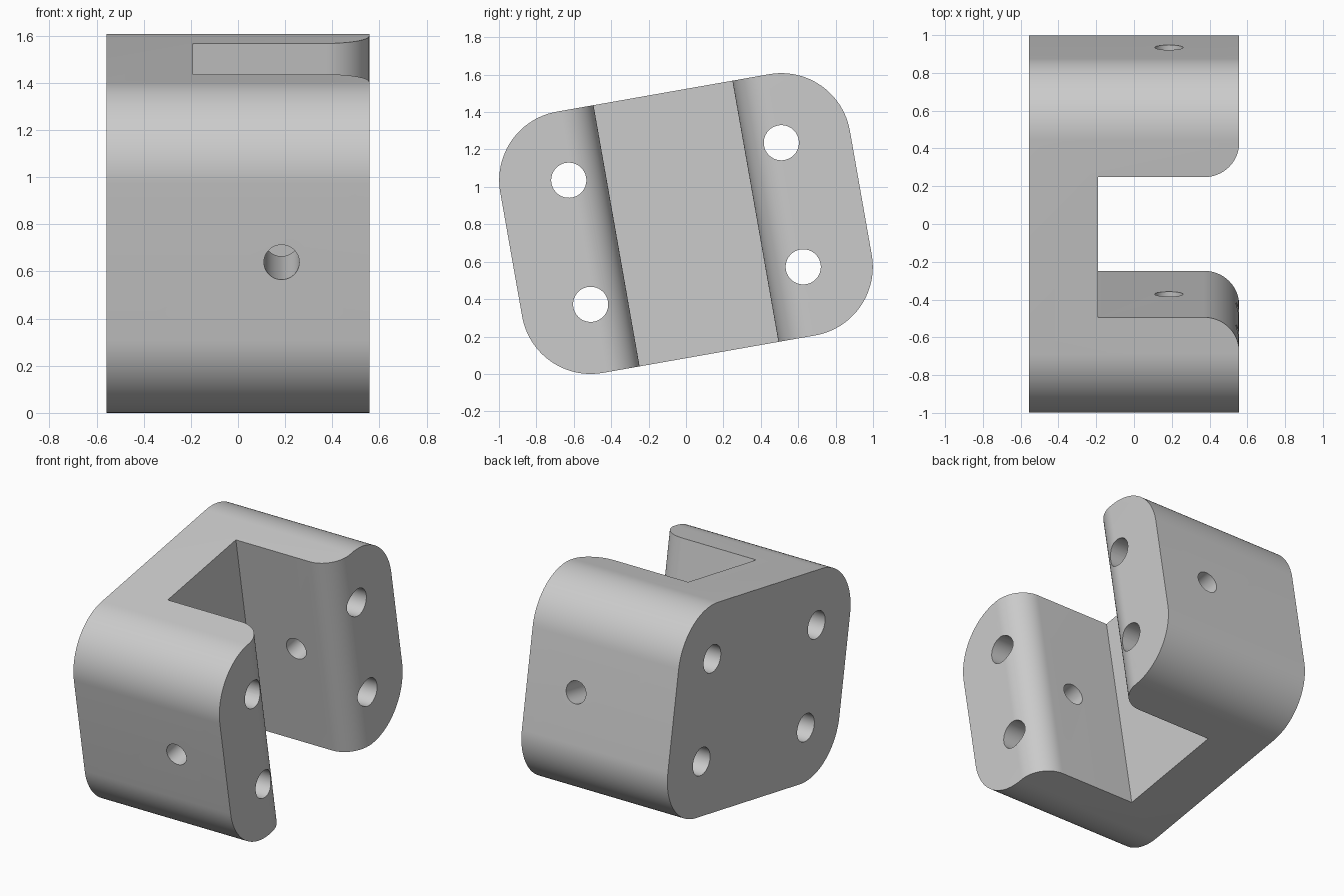
import bpy
import bmesh
from math import cos, sin, pi, radians
from mathutils import Matrix, Vector

HALF_X, HALF_Y, HALF_Z = 0.557, 0.949, 0.709
CORNER, LIP = 0.372, 0.185
SLOT, FLOOR_X = 0.377, -0.19
TILT = radians(10)

cube = bpy.data.objects.get("Cube")
if cube:
    bpy.data.objects.remove(cube, do_unlink=True)

grey = bpy.data.materials.new("light grey")
grey.use_nodes = True
colour = (0.6, 0.6, 0.6, 1)
grey.diffuse_color = colour
grey.node_tree.nodes["Principled BSDF"].inputs["Base Color"].default_value = colour


def arc(cx, cy, r, start, end, steps=24):
    angles = [radians(start + (end - start) * i / steps) for i in range(steps + 1)]
    return [(cx + r * cos(a), cy + r * sin(a)) for a in angles]


def prism(name, outline, place, half):
    """Extrude a 2D outline by half to each side; place maps (a, b, depth) to 3D."""
    bm = bmesh.new()
    face = bm.faces.new([bm.verts.new(place(a, b, -half)) for a, b in outline])
    shift = Vector(place(0, 0, half)) - Vector(place(0, 0, -half))
    ext = bmesh.ops.extrude_face_region(bm, geom=[face], use_keep_orig=True)
    bmesh.ops.translate(bm, vec=shift, verts=[v for v in ext["geom"] if isinstance(v, bmesh.types.BMVert)])
    bmesh.ops.recalc_face_normals(bm, faces=bm.faces)
    mesh = bpy.data.meshes.new(name)
    bm.to_mesh(mesh)
    bm.free()
    mesh.materials.append(grey)
    obj = bpy.data.objects.new(name, mesh)
    bpy.context.collection.objects.link(obj)
    return obj


def along_x(a, b, d):
    return (d, a, b)


def along_y(a, b, d):
    return (a, d, b)


def along_z(a, b, d):
    return (a, b, d)


def combine(obj, tool, operation):
    tool.hide_render = True
    mod = obj.modifiers.new(operation.lower(), "BOOLEAN")
    mod.operation, mod.solver, mod.object = operation, "EXACT", tool
    bpy.ops.object.select_all(action="DESELECT")
    obj.select_set(True)
    bpy.context.view_layer.objects.active = obj
    bpy.ops.object.modifier_apply(modifier=mod.name)
    bpy.data.objects.remove(tool, do_unlink=True)


# Block with four rounded corners
cy, cz = HALF_Y - CORNER, HALF_Z - CORNER
outline = []
for sy, sz, start in ((1, 1, 0), (-1, 1, 90), (-1, -1, 180), (1, -1, 270)):
    outline += arc(sy * cy, sz * cz, CORNER, start, start + 90)
clevis = prism("clevis_bracket", outline, along_x, HALF_X)

# Slot with a flared, rounded mouth
lip = arc(HALF_X - LIP, SLOT + LIP, LIP, -90, 0)
upper = [(FLOOR_X, SLOT)] + lip + [(HALF_X + 0.1, SLOT + LIP)]
slot = upper + [(x, -y) for x, y in reversed(upper)]
combine(clevis, prism("slot_cutter", slot, along_z, 1), "DIFFERENCE")

# Mounting holes, concentric with the rounded corners
for sy in (-1, 1):
    for sz in (-1, 1):
        circle = arc(sy * cy, sz * cz, 0.094, 0, 360, 48)[:-1]
        combine(clevis, prism("bolt_cutter", circle, along_x, 1), "DIFFERENCE")

# Pin hole through both arms
circle = arc(0.185, 0, 0.075, 0, 360, 48)[:-1]
combine(clevis, prism("pin_cutter", circle, along_y, 2), "DIFFERENCE")

# Tilt the bracket and rest it on the ground
clevis.data.transform(Matrix.Rotation(TILT, 4, "X"))
lowest = min(v.co.z for v in clevis.data.vertices)
clevis.data.transform(Matrix.Translation((0, 0, -lowest)))
bpy.ops.object.shade_smooth_by_angle(angle=radians(30))
